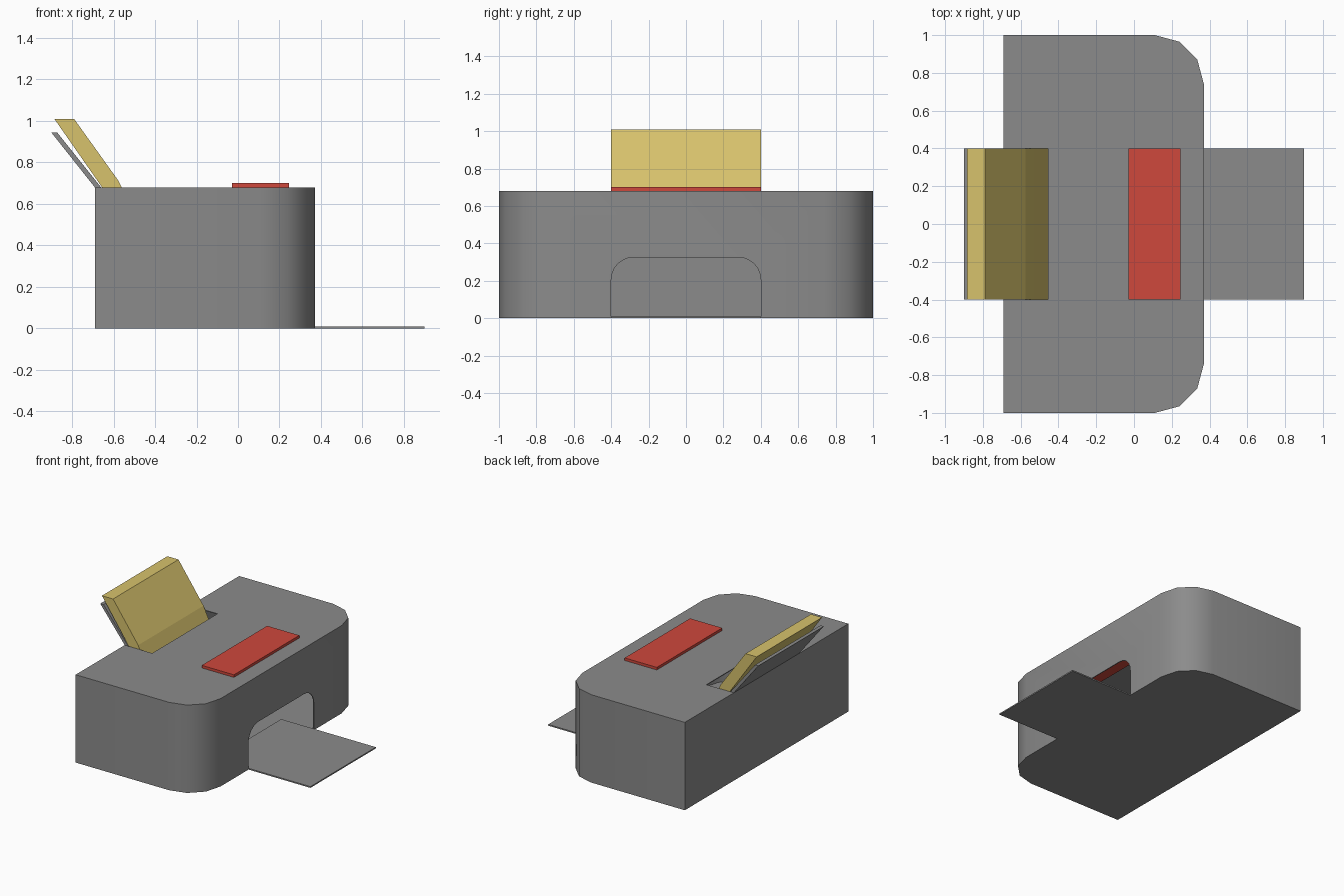
import bpy, bmesh
from math import radians, sin, cos

cube = bpy.data.objects.get("Cube")
if cube:
    bpy.data.objects.remove(cube)


def material(name, rgb):
    mat = bpy.data.materials.new(name)
    mat.use_nodes = True
    mat.diffuse_color = (*rgb, 1)
    mat.node_tree.nodes["Principled BSDF"].inputs["Base Color"].default_value = (*rgb, 1)
    return mat


GREY = material("grey plastic", (0.26, 0.26, 0.26))
YELLOW = material("yellow paper", (0.68, 0.54, 0.15))
RED = material("red panel", (0.62, 0.065, 0.045))


def prism(name, profile, axis, lo, hi, mat):
    """Extrude a 2D profile along an axis from lo to hi."""
    place = {"x": lambda a, b, t: (t, a, b),
             "y": lambda a, b, t: (a, t, b),
             "z": lambda a, b, t: (a, b, t)}[axis]
    bm = bmesh.new()
    rings = [[bm.verts.new(place(a, b, t)) for a, b in profile] for t in (lo, hi)]
    n = len(profile)
    for ring in rings:
        bm.faces.new(ring)
    for i in range(n):
        j = (i + 1) % n
        bm.faces.new((rings[0][i], rings[0][j], rings[1][j], rings[1][i]))
    bmesh.ops.recalc_face_normals(bm, faces=bm.faces)
    mesh = bpy.data.meshes.new(name)
    bm.to_mesh(mesh)
    bm.free()
    mesh.materials.append(mat)
    obj = bpy.data.objects.new(name, mesh)
    bpy.context.collection.objects.link(obj)
    return obj


def rect(a0, a1, b0, b1):
    return [(a0, b0), (a1, b0), (a1, b1), (a0, b1)]


def arc(cx, cy, r, start, end, steps):
    angles = [radians(start + (end - start) * i / steps) for i in range(steps + 1)]
    return [(cx + r * cos(a), cy + r * sin(a)) for a in angles]


def body_outline(inset):
    """Plan of the housing: square back corners, rounded tray-side corners."""
    r, left, end = 0.26 - inset, -0.69 + inset, 1 - inset
    return ([(left, -end)] + arc(0.11, -0.74, r, -90, 0, 3)
            + arc(0.11, 0.74, r, 0, 90, 3) + [(left, end)])


HALF = 0.4      # half width of paper, tray and panel
TOP = 0.68      # height of the housing

# Hollow housing with an arched outlet and a paper slot
housing = prism("housing", body_outline(0), "z", 0, TOP, GREY)
arch = ([(-HALF, 0.004), (HALF, 0.004)] + arc(0.28, 0.205, 0.12, 0, 90, 6)
        + arc(-0.28, 0.205, 0.12, 90, 180, 6))
cutters = [
    prism("cavity_cutter", body_outline(0.006), "z", 0.004, TOP - 0.006, GREY),
    prism("outlet_cutter", arch, "x", 0.2, 0.5, GREY),
    prism("slot_cutter", rect(-0.662, -0.455, -HALF, HALF), "z", 0.6, 0.8, GREY),
]
bpy.context.view_layer.objects.active = housing
for cutter in cutters:
    cutter.hide_render = True
    mod = housing.modifiers.new(cutter.name, "BOOLEAN")
    mod.operation = "DIFFERENCE"
    mod.solver = "EXACT"
    mod.object = cutter
    bpy.ops.object.modifier_apply(modifier=mod.name)
    bpy.data.objects.remove(cutter)
bpy.ops.object.select_all(action="DESELECT")
housing.select_set(True)
bpy.ops.object.shade_smooth_by_angle(angle=radians(40))

# Output tray running from inside the housing
prism("output_tray", rect(0.09, 0.9, -HALF, HALF), "z", 0, 0.01, GREY)

# Slanted paper support behind the slot
prism("paper_support", [(-0.9, 0.945), (-0.872, 0.945), (-0.66, TOP), (-0.69, TOP)],
      "y", -HALF, HALF, GREY)

# Paper stack bending down into the slot
front_edge = [(-0.79, 1.01), (-0.575, 0.71), (-0.53, 0.615), (-0.44, 0.4)]
back_edge = [(-0.535, 0.4), (-0.62, 0.615), (-0.655, TOP), (-0.885, 1.01)]
prism("paper_stack", front_edge + back_edge, "y", -HALF, HALF, YELLOW)

# Control panel set through the top
prism("control_panel", rect(-0.03, 0.245, -HALF, HALF), "z", 0.61, 0.7, RED)
